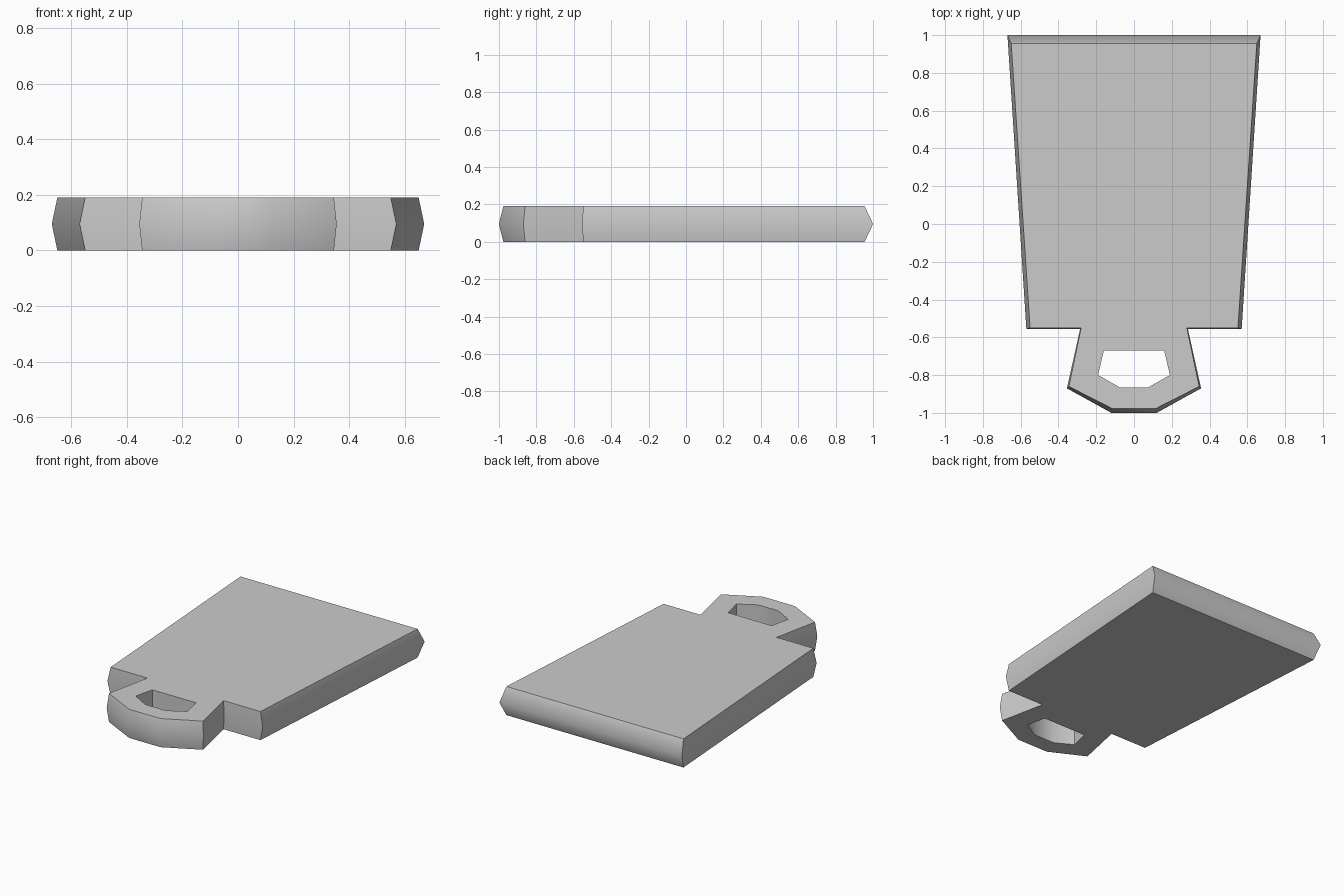
import bpy, bmesh
from math import radians

cube = bpy.data.objects.get("Cube")
if cube:
    bpy.data.objects.remove(cube, do_unlink=True)

HEIGHT = 0.19

# One plain grey for the whole part
grey = bpy.data.materials.new("plain grey")
grey.use_nodes = True
colour = (0.6, 0.6, 0.6, 1)
grey.diffuse_color = colour
grey.node_tree.nodes["Principled BSDF"].inputs["Base Color"].default_value = colour

# Half outlines, back to front: flat faces, and the ridge at mid height
face_edge = [(0, 0.955), (0.65, 0.955), (0.55, -0.55), (0.28, -0.55),
             (0.345, -0.86), (0.115, -0.977), (0, -0.977)]
ridge_edge = [(0, 1), (0.67, 1), (0.57, -0.555), (0.285, -0.555),
              (0.355, -0.87), (0.12, -1), (0, -1)]
# Half outline of the handle hole, front to back
hole = [(0, -0.865), (0.075, -0.865), (0.19, -0.80), (0.16, -0.67), (0, -0.67)]

bm = bmesh.new()


def ring(points, z):
    return [bm.verts.new((x, y, z)) for x, y in points]


def wall(lower, upper):
    for i in range(len(lower) - 1):
        bm.faces.new((lower[i], lower[i + 1], upper[i + 1], upper[i]))


# Outer rim with its ridge, and the straight hole wall
bottom, ridge, top = ring(face_edge, 0), ring(ridge_edge, HEIGHT / 2), ring(face_edge, HEIGHT)
hole_bottom, hole_top = ring(hole, 0), ring(hole, HEIGHT)
wall(bottom, ridge)
wall(ridge, top)
wall(hole_bottom, hole_top)

# Flat top and bottom
bm.faces.new(top + hole_top)
bm.faces.new(bottom + hole_bottom)

# Mirror to the other side and weld the centre line
copy = bmesh.ops.duplicate(bm, geom=bm.verts[:] + bm.edges[:] + bm.faces[:])
for item in copy["geom"]:
    if isinstance(item, bmesh.types.BMVert):
        item.co.x = -item.co.x
bmesh.ops.remove_doubles(bm, verts=bm.verts, dist=0.0001)
bmesh.ops.recalc_face_normals(bm, faces=bm.faces)

mesh = bpy.data.meshes.new("tapered_plate")
bm.to_mesh(mesh)
bm.free()
mesh.materials.append(grey)
plate = bpy.data.objects.new("tapered_plate_with_handle", mesh)
bpy.context.collection.objects.link(plate)

# Soft ridge and handle front, crisp corners
bpy.ops.object.select_all(action="DESELECT")
plate.select_set(True)
bpy.context.view_layer.objects.active = plate
bpy.ops.object.shade_smooth_by_angle(angle=radians(55))
